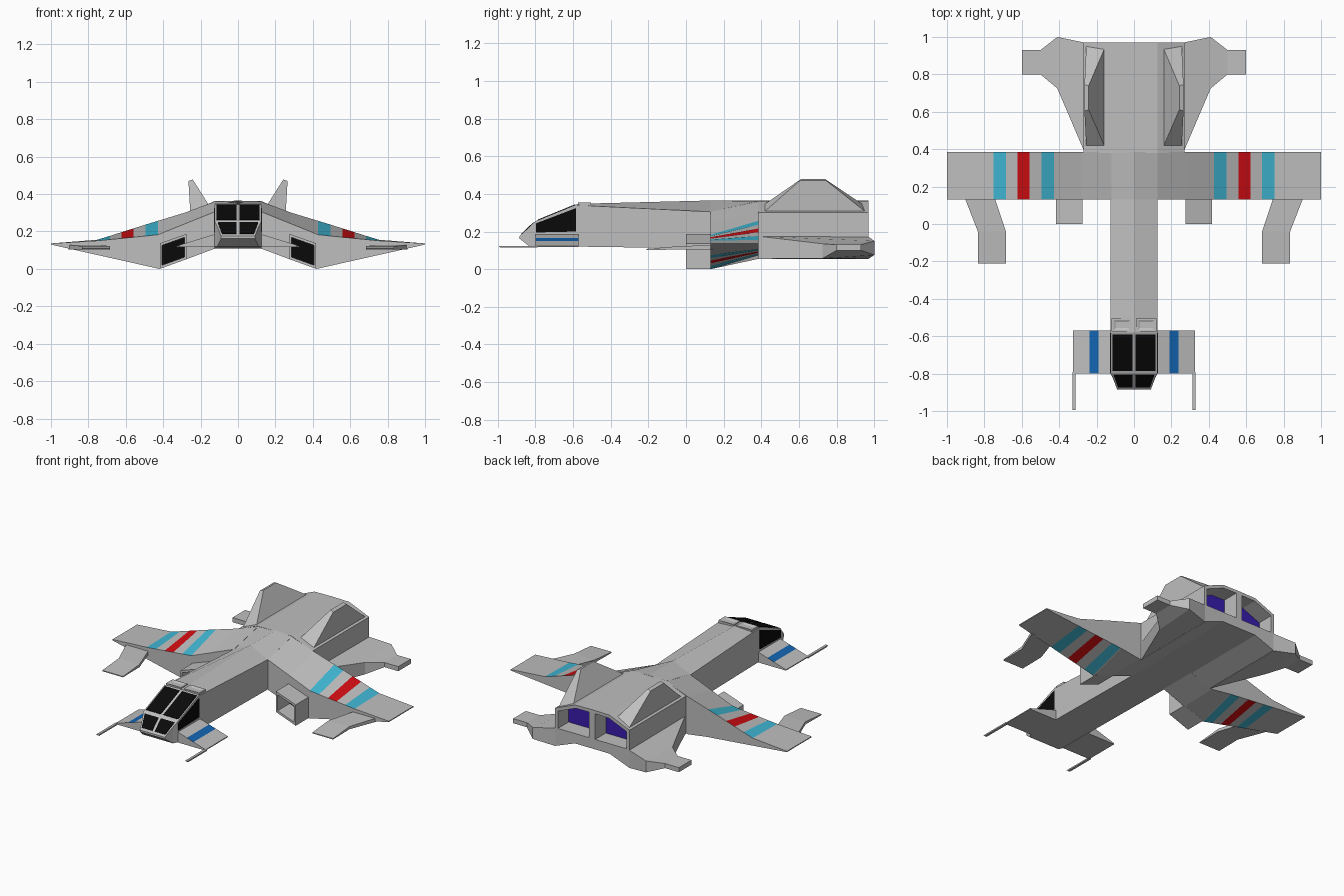
import bpy, bmesh
from mathutils import Vector

if "Cube" in bpy.data.objects:
    bpy.data.objects.remove(bpy.data.objects["Cube"])


def material(name, rgb):
    m = bpy.data.materials.new(name)
    m.diffuse_color = (*rgb, 1)
    m.use_nodes = True
    m.node_tree.nodes["Principled BSDF"].inputs["Base Color"].default_value = m.diffuse_color
    return m


GREY = material("hull grey", (0.52, 0.52, 0.52))
BLACK = material("glass black", (0.003, 0.003, 0.003))
CYAN = material("stripe cyan", (0.05, 0.47, 0.65))
RED = material("stripe red", (0.64, 0.004, 0.006))
BLUE = material("canard blue", (0.006, 0.13, 0.45))
PURPLE = material("engine purple", (0.04, 0.012, 0.42))


def loft(name, rings, mirror=True, end_mat=None, stripes=None):
    """Skin closed rings of points, cap both ends, optionally mirror in x.
    stripes = {segment: (material, edge indices)} paints single strips."""
    bm = bmesh.new()
    mats = [GREY]

    def slot(m):
        if m not in mats:
            mats.append(m)
        return mats.index(m)

    for sx in ((1, -1) if mirror else (1,)):
        rows = [[bm.verts.new((x * sx, y, z)) for x, y, z in r] for r in rings]
        n = len(rows[0])
        for k, (a, b) in enumerate(zip(rows, rows[1:])):
            for i in range(n):
                j = (i + 1) % n
                f = bm.faces.new((a[i], a[j], b[j], b[i]))
                if stripes and k in stripes and i in stripes[k][1]:
                    f.material_index = slot(stripes[k][0])
        bm.faces.new(rows[0])
        f = bm.faces.new(rows[-1])
        if end_mat:
            f.material_index = slot(end_mat)
    bmesh.ops.recalc_face_normals(bm, faces=bm.faces[:])
    me = bpy.data.meshes.new(name)
    bm.to_mesh(me)
    bm.free()
    for m in mats:
        me.materials.append(m)
    ob = bpy.data.objects.new(name, me)
    bpy.context.collection.objects.link(ob)
    return ob


def at_y(y, pts):
    return [(x, y, z) for x, z in pts]


def chord(x, y0, y1, top0, top1, bot0, bot1):
    """Wing-like section at x: front top, back top, back bottom, front bottom."""
    return [(x, y0, top0), (x, y1, top1), (x, y1, bot1), (x, y0, bot0)]


def lerp(x, table):
    for (xa, za), (xb, zb) in zip(table, table[1:]):
        if x <= xb:
            return za + (zb - za) * (x - xa) / (xb - xa)
    return table[-1][1]


def panel(name, pts, mat):
    """Thin plate lying on a surface, on both sides of the model."""
    p = [Vector(q) for q in pts]
    n = (p[1] - p[0]).cross(p[2] - p[0]).normalized() * 0.003
    ob = loft(name, [[q - n for q in p], [q + n for q in p]])
    ob.data.materials[0] = mat


# Central fuselage: ridged roof, flat sides
def hull(y, mid, edge, bottom):
    return at_y(y, [(0, mid), (0.125, edge), (0.125, bottom),
                    (-0.125, bottom), (-0.125, edge)])


loft("fuselage", [hull(-0.58, 0.347, 0.34, 0.12), hull(0.13, 0.365, 0.305, 0.11),
                  hull(0.385, 0.365, 0.361, 0.11)], mirror=False)


# Cockpit nose
def nose(y, w, top, bottom):
    return at_y(y, [(w, top), (w, bottom), (-w, bottom), (-w, top)])


loft("cockpit_nose", [nose(-0.885, 0.09, 0.175, 0.163), nose(-0.83, 0.111, 0.227, 0.12),
                      nose(-0.8, 0.125, 0.255, 0.12), nose(-0.58, 0.125, 0.345, 0.12)],
     mirror=False)


# Cockpit windows
def up(y):
    return 0.255 + (y + 0.8) * 0.409


def low(y):
    return 0.175 + (y + 0.885) * 0.941


panel("upper_windshield", [(0.009, -0.785, up(-0.785)), (0.116, -0.785, up(-0.785)),
                           (0.116, -0.59, up(-0.59)), (0.009, -0.59, up(-0.59))], BLACK)
panel("lower_windshield", [(0.009, -0.873, low(-0.873)), (0.085, -0.873, low(-0.873)),
                           (0.108, -0.808, low(-0.808)), (0.009, -0.808, low(-0.808))], BLACK)
panel("side_window", [(0.125, -0.798, 0.195), (0.125, -0.583, 0.2),
                      (0.125, -0.583, 0.325), (0.125, -0.798, 0.243)], BLACK)


# Small open hatches behind the canopy
def rect(x0, x1, y0, y1, z):
    return [(x0, y0, z), (x1, y0, z), (x1, y1, z), (x0, y1, z)]


loft("roof_hatch", [rect(0.01, 0.12, -0.575, -0.505, 0.335),
                    rect(0.01, 0.12, -0.575, -0.505, 0.353),
                    rect(0.02, 0.11, -0.568, -0.512, 0.353),
                    rect(0.033, 0.097, -0.555, -0.525, 0.347)])

# Canards with a blue stripe, and their forward rods
CANARD_TOP = [(0.12, 0.187), (0.325, 0.124)]
loft("canard", [chord(x, -0.8, -0.57, lerp(x, CANARD_TOP), lerp(x, CANARD_TOP), 0.118, 0.118)
                for x in (0.12, 0.19, 0.238, 0.325)], stripes={1: (BLUE, (0,))})
loft("canard_rod", [rect(0.314, 0.33, -0.79, -0.985, 0.115),
                    rect(0.314, 0.33, -0.79, -0.995, 0.124)])

# Main wings, striped above and below
FRONT_TOP = [(0.12, 0.307), (0.43, 0.182), (0.75, 0.151), (1, 0.136)]
BACK_TOP = [(0.12, 0.362), (0.28, 0.302), (0.5, 0.235), (0.75, 0.156), (1, 0.136)]
FRONT_BOT = [(0.12, 0.11), (0.28, 0.05), (0.42, 0.0), (1, 0.13)]
BACK_BOT = [(0.12, 0.11), (0.28, 0.055), (0.42, 0.075), (1, 0.13)]
WING_X = (0.12, 0.28, 0.42, 0.428, 0.495, 0.56, 0.622, 0.685, 0.752, 1.0)
loft("main_wing", [chord(x, 0.13, 0.385, lerp(x, FRONT_TOP), lerp(x, BACK_TOP),
                         lerp(x, FRONT_BOT), lerp(x, BACK_BOT)) for x in WING_X],
     stripes={3: (CYAN, (0, 2)), 5: (RED, (0, 2)), 7: (CYAN, (0, 2))})


# Forward blades near the wing tips
def blade(y, x0, x1, top, bottom):
    return at_y(y, [(x0, top), (x1, top), (x1, bottom), (x0, bottom)])


loft("wing_blade", [blade(0.14, 0.745, 0.905, 0.128, 0.104),
                    blade(-0.04, 0.685, 0.835, 0.122, 0.104),
                    blade(-0.21, 0.685, 0.835, 0.108, 0.102)])


# Slanted open intakes under the wings
OUTER = [(0.275, 0.187), (0.418, 0.137), (0.418, 0.0), (0.275, 0.052)]
INNER = [(0.287, 0.168), (0.406, 0.126), (0.406, 0.02), (0.287, 0.063)]
loft("intake", [at_y(0.14, OUTER), at_y(0, OUTER), at_y(0, INNER), at_y(0.125, INNER)],
     end_mat=BLACK)

# Rear engine housing with recessed nozzles
SHELL = [(0, 0.364), (0.125, 0.362), (0.27, 0.302), (0.27, 0.15), (0, 0.15)]
BORE = [(0.022, 0.343), (0.12, 0.341), (0.248, 0.288), (0.248, 0.175), (0.022, 0.175)]
loft("engine_housing", [at_y(0.38, SHELL), at_y(0.97, SHELL), at_y(0.97, BORE),
                        at_y(0.86, BORE)], end_mat=PURPLE)

# Lower keel beneath the engines
KEEL = [(0, 0.15), (0.27, 0.15), (0.27, 0.055), (0.125, 0.11), (0, 0.11)]
loft("keel", [at_y(0.38, KEEL), at_y(0.97, KEEL)])

# Tail planes
loft("tail_plane", [chord(0.265, 0.385, 0.97, 0.175, 0.172, 0.055, 0.055),
                    chord(0.41, 0.725, 1.0, 0.135, 0.15, 0.057, 0.075),
                    chord(0.5, 0.8, 0.93, 0.13, 0.13, 0.1, 0.1),
                    chord(0.6, 0.8, 0.93, 0.13, 0.13, 0.1, 0.1)])

# Canted dorsal fins
loft("dorsal_fin", [[(0.155, 0.41, 0.34), (0.255, 0.41, 0.3),
                     (0.255, 0.96, 0.3), (0.155, 0.945, 0.34)],
                    [(0.242, 0.61, 0.478), (0.265, 0.605, 0.47),
                     (0.265, 0.745, 0.47), (0.242, 0.74, 0.478)]])
